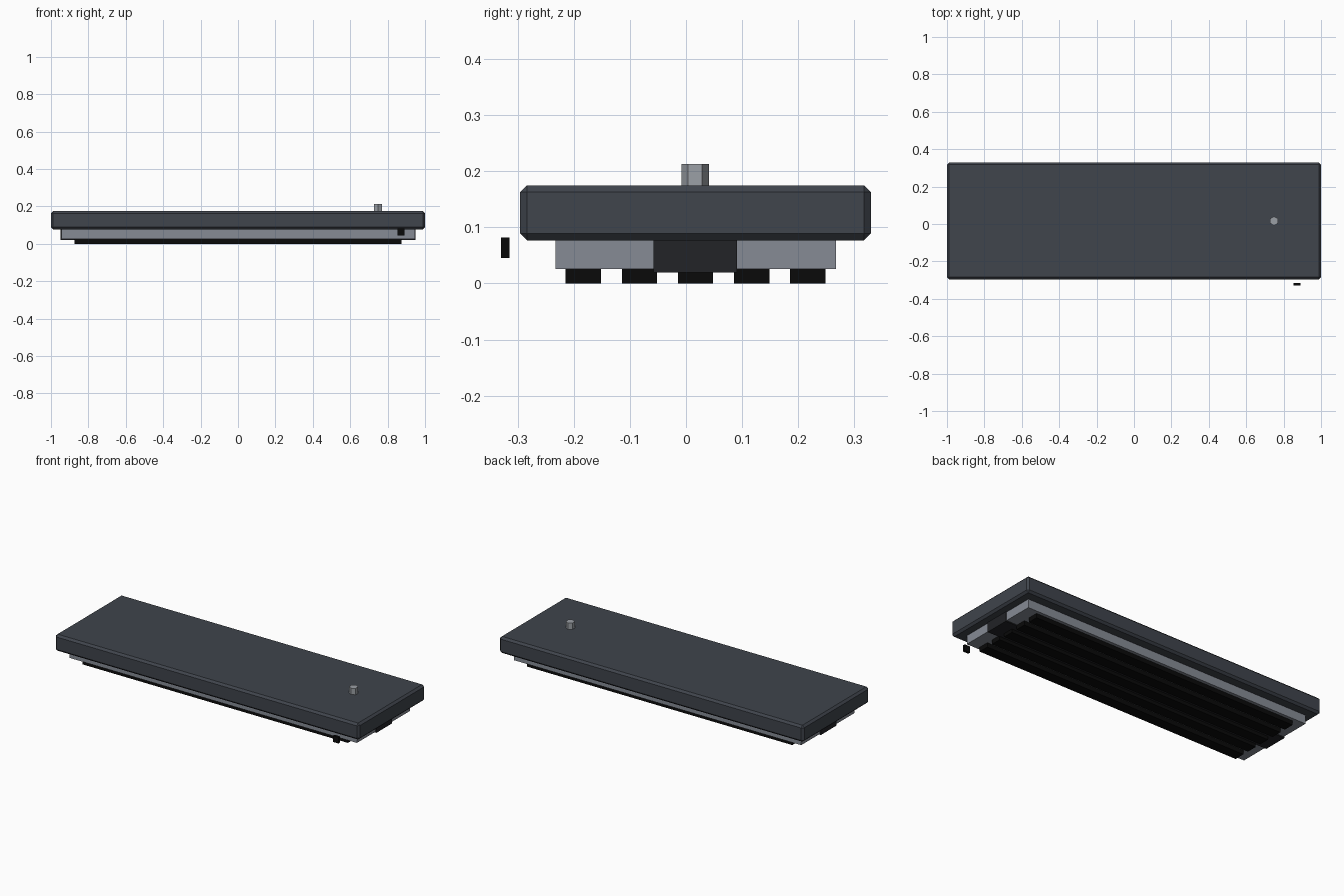
import bpy

if "Cube" in bpy.data.objects:
    bpy.data.objects.remove(bpy.data.objects["Cube"])


def material(name, r, g, b):
    m = bpy.data.materials.new(name)
    m.diffuse_color = (r, g, b, 1)
    m.use_nodes = True
    m.node_tree.nodes["Principled BSDF"].inputs["Base Color"].default_value = m.diffuse_color
    return m


CASE = material("slate", 0.05, 0.058, 0.072)
STEEL = material("grey_metal", 0.24, 0.26, 0.3)
DARK = material("dark_grey", 0.016, 0.017, 0.02)
BLACK = material("black", 0.003, 0.003, 0.003)
KNOB = material("light_metal", 0.33, 0.35, 0.38)


def box(name, x, y, z, mat, bevel=0):
    """Box from (min, max) ranges, with an optional flat chamfer."""
    bpy.ops.mesh.primitive_cube_add(
        size=1, location=[(a + b) / 2 for a, b in (x, y, z)])
    o = bpy.context.object
    o.name = name
    o.scale = [b - a for a, b in (x, y, z)]
    bpy.ops.object.transform_apply(location=False, rotation=False, scale=True)
    o.data.materials.append(mat)
    if bevel:
        mod = o.modifiers.new("chamfer", 'BEVEL')
        mod.width = bevel
        mod.segments = 1
    return o


# Chamfered main housing
box("housing", (-1, 1), (-0.297, 0.328), (0.077, 0.175), CASE, 0.012)

# Base plate and the central spine showing at both ends
box("base_plate", (-0.945, 0.945), (-0.234, 0.266), (0.026, 0.082), STEEL)
box("spine", (-0.95, 0.95), (-0.059, 0.089), (0.02, 0.08), DARK)

# Five grip strips underneath
for i in range(5):
    yc = 0.0155 + (i - 2) * 0.1
    box(f"grip_strip_{i + 1}", (-0.873, 0.873),
        (yc - 0.0315, yc + 0.0315), (0, 0.027), BLACK)

# Hexagonal post on top
bpy.ops.mesh.primitive_cylinder_add(
    vertices=6, radius=0.0245, depth=0.043, location=(0.749, 0.0147, 0.1915))
post = bpy.context.object
post.name = "hex_post"
post.data.materials.append(KNOB)

# Small separate tab in front
box("front_tab", (0.854, 0.891), (-0.331, -0.316), (0.045, 0.082), BLACK)

# Centre the model on y = 0 using its overall extent (-0.331 to 0.328)
for o in bpy.context.scene.objects:
    o.location.y += 0.0015
